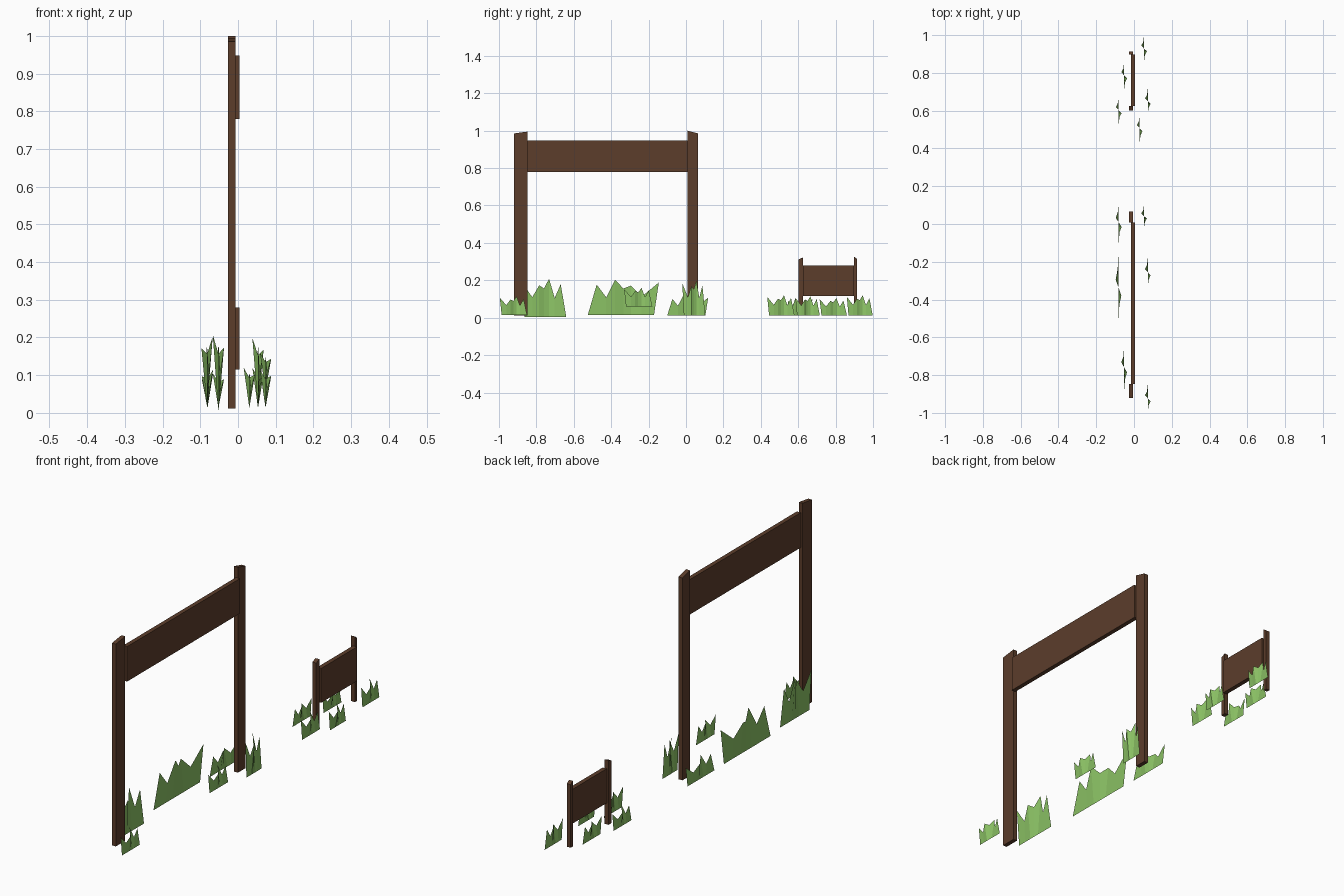
import bpy

if "Cube" in bpy.data.objects:
    bpy.data.objects.remove(bpy.data.objects["Cube"])


def material(name, color):
    m = bpy.data.materials.new(name)
    m.diffuse_color = (*color, 1)
    m.use_nodes = True
    m.node_tree.nodes["Principled BSDF"].inputs["Base Color"].default_value = m.diffuse_color
    return m


WOOD = material("wood", (0.107, 0.047, 0.024))
GRASS = material("grass", (0.26, 0.54, 0.13))


def make(name, verts, faces, mat):
    me = bpy.data.meshes.new(name)
    me.from_pydata(verts, [], faces)
    me.materials.append(mat)
    ob = bpy.data.objects.new(name, me)
    bpy.context.collection.objects.link(ob)
    return ob


def plank(name, x0, x1, y0, y1, z0, top_a, top_b):
    """Box whose top slopes from top_a (at y0) to top_b (at y1)."""
    v = [(x, y, z) for x in (x0, x1)
         for y, t in ((y0, top_a), (y1, top_b)) for z in (z0, t)]
    f = [(0, 1, 3, 2), (4, 6, 7, 5), (0, 4, 5, 1),
         (2, 3, 7, 6), (0, 2, 6, 4), (1, 5, 7, 3)]
    make(name, v, f, WOOD)


def sign(name, left, right, low, board, slope):
    """Two posts with sloping tops and a board between them."""
    plank(name + "_left_post", -0.026, -0.006, *left, low, slope[0], slope[1])
    plank(name + "_right_post", -0.026, -0.006, *right, low, slope[2], slope[3])
    plank(name + "_board", -0.017, 0.004, left[1], right[0], board[0], board[1], board[1])


sign("large_sign", (-0.92, -0.848), (0.008, 0.065), 0.012, (0.78, 0.948),
     (0.985, 0.995, 1.0, 0.985))
sign("small_sign", (0.602, 0.626), (0.897, 0.914), 0.012, (0.115, 0.28),
     (0.312, 0.322, 0.327, 0.315))

# Grass blade outline: along, height, sideways lean, foot position
BLADES = [(0.13, 0.86, 0.0, 0.0), (0.27, 0.5, 0.3, 0.27), (0.4, 1.0, 1.0, 0.4),
          (0.52, 0.75, 0.0, 0.52), (0.63, 0.83, -1.0, 0.63),
          (0.79, 0.52, -0.3, 0.79), (1.04, 0.92, 0.0, 0.97)]


def grass(i, x, y0, y1, z0, z1, turned):
    s = -1 if turned else 1
    start, w, h = (y1 if turned else y0), (y1 - y0) * s, z1 - z0
    n = len(BLADES)
    verts = [(x, start + foot * w, z0) for _, _, _, foot in BLADES]
    verts += [(x + 0.015 * lean * s, start + u * w, z0 + t * h)
              for u, t, lean, _ in BLADES]
    faces = [(0, 1, n + 1, n)] + [(k, k + 1, n + k + 1, n + k) for k in range(1, n - 1)]
    make(f"grass_clump_{i}", verts, faces, GRASS)


# Clumps: x, y range, z range, turned half round
CLUMPS = [(0.073, -0.99, -0.85, 0.015, 0.115, True),
          (-0.052, -0.87, -0.64, 0.003, 0.208, True),
          (-0.082, -0.525, -0.16, 0.015, 0.203, False),
          (0.073, -0.325, -0.18, 0.06, 0.16, True),
          (-0.081, -0.1, 0.11, 0.012, 0.115, False),
          (0.053, -0.015, 0.103, 0.012, 0.2, True),
          (0.053, 0.865, 0.998, 0.013, 0.12, True),
          (-0.052, 0.72, 0.86, 0.013, 0.105, True),
          (0.073, 0.59, 0.715, 0.013, 0.115, True),
          (-0.081, 0.53, 0.67, 0.013, 0.105, False),
          (0.03, 0.44, 0.58, 0.013, 0.12, True)]
for i, c in enumerate(CLUMPS, 1):
    grass(i, *c)
